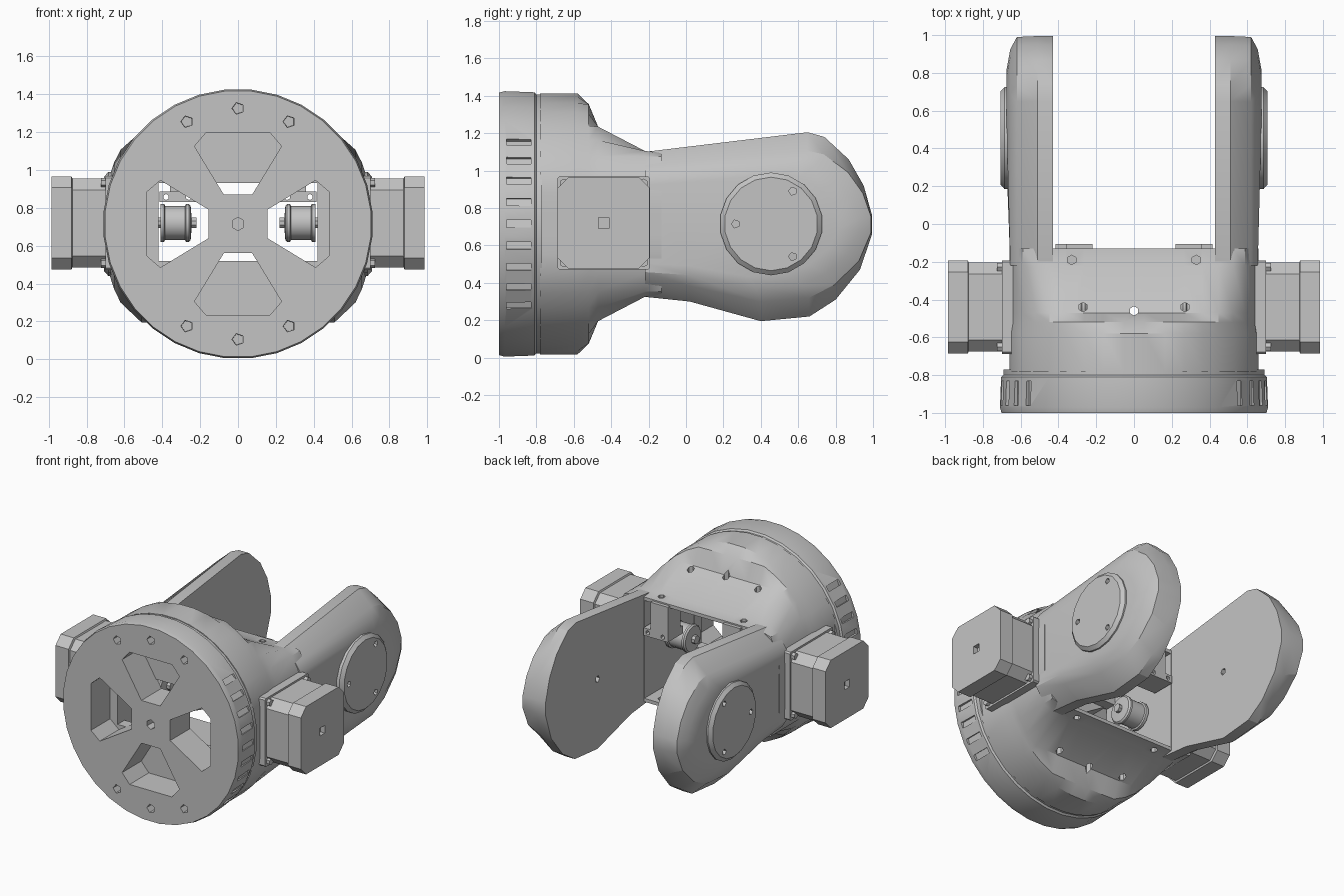
import bpy, bmesh
from math import sin, cos, pi, radians

old = bpy.data.objects.get("Cube")
if old:
    bpy.data.objects.remove(old, do_unlink=True)

CZ = 0.715          # height of the main axis
MY = -0.44          # motor axis position along y

grey = bpy.data.materials.new("plain grey")
grey.use_nodes = True
COLOR = (0.55, 0.55, 0.55, 1)
grey.diffuse_color = COLOR
grey.node_tree.nodes["Principled BSDF"].inputs["Base Color"].default_value = COLOR


def add_loft(bm, rings):
    """Skin a list of equal-length point rings and cap both ends."""
    vs = [[bm.verts.new(p) for p in r] for r in rings]
    n = len(rings[0])
    for a, b in zip(vs, vs[1:]):
        for i in range(n):
            j = (i + 1) % n
            bm.faces.new((a[i], a[j], b[j], b[i]))
    bm.faces.new(vs[0])
    bm.faces.new(vs[-1])


def finish(name, solids):
    bm = bmesh.new()
    for rings in solids:
        add_loft(bm, rings)
    bmesh.ops.recalc_face_normals(bm, faces=bm.faces)
    me = bpy.data.meshes.new(name)
    bm.to_mesh(me)
    bm.free()
    me.materials.append(grey)
    ob = bpy.data.objects.new(name, me)
    bpy.context.collection.objects.link(ob)
    return ob


def select(ob):
    bpy.ops.object.select_all(action='DESELECT')
    ob.select_set(True)
    bpy.context.view_layer.objects.active = ob


def cut(ob, solids):
    cutter = finish("cutter", solids)
    cutter.hide_render = True
    mod = ob.modifiers.new("cut", 'BOOLEAN')
    mod.operation = 'DIFFERENCE'
    mod.solver = 'EXACT'
    mod.object = cutter
    select(ob)
    bpy.ops.object.modifier_apply(modifier="cut")
    bpy.data.objects.remove(cutter, do_unlink=True)


def smooth(ob, angle=28):
    select(ob)
    bpy.ops.object.shade_smooth_by_angle(angle=radians(angle))


def box(x0, x1, y0, y1, z0, z1):
    return [[(x, y0, z0), (x, y1, z0), (x, y1, z1), (x, y0, z1)] for x in (x0, x1)]


def turned(axis, c, stations, n=16):
    """Rings of (position, radius) around an axis through the 2D centre c."""
    rings = []
    for t, r in stations:
        ring = []
        for i in range(n):
            a = 2 * pi * (i + 0.5) / n
            u, v = c[0] + r * cos(a), c[1] + r * sin(a)
            ring.append({'x': (t, u, v), 'y': (u, t, v), 'z': (u, v, t)}[axis])
        rings.append(ring)
    return rings


# Front disc with four spoke windows, screw holes and rim notches
disc = finish("front_disc", [turned('y', (0, CZ), [
    (-1, 0.705), (-0.97, 0.713), (-0.81, 0.707), (-0.80, 0.695), (-0.77, 0.695)], 32)])
window = [(0.155, -0.075), (0.41, -0.23), (0.48, -0.17),
          (0.48, 0.17), (0.41, 0.23), (0.155, 0.075)]
windows = []
for k in range(4):
    c, s = cos(k * pi / 2), sin(k * pi / 2)
    windows.append([[(u * c - v * s, y, CZ + u * s + v * c) for u, v in window]
                    for y in (-1.1, -0.7)])
cut(disc, windows)
holes = [turned('y', (0, CZ), [(-1.1, 0.035), (-0.93, 0.035)], 6)]
for side in (1, -1):
    for x, h in ((0, 0.61), (0.27, 0.54), (-0.27, 0.54)):
        holes.append(turned('y', (x, CZ + side * h), [(-1.1, 0.035), (-0.93, 0.03)], 5))
cut(disc, holes)
notches = []
for side in (0, pi):
    for k in range(-4, 5):
        a = side + k * radians(9.5)
        c, s = cos(a), sin(a)
        notches.append([[(r * c - t * s, y, CZ + r * s + t * c)
                         for r, t in ((0.69, 0.02), (0.75, 0.02), (0.75, -0.02), (0.70, -0.02))]
                        for y in (-0.96, -0.83)])
cut(disc, notches)
smooth(disc)

# Hollow housing: a round body flattened at the sides and sloped top and bottom
clamp = lambda v, m: max(-m, min(m, v))
rings = []
for y, h in ((-0.78, 0.70), (-0.58, 0.70), (-0.52, 0.64), (-0.47, 0.52),
             (-0.22, 0.39), (-0.13, 0.38)):
    r = 0.70 if y < -0.55 else 0.69
    rings.append([(clamp(r * cos(a), 0.66), y, CZ + clamp(r * sin(a), h))
                  for a in (2 * pi * (i + 0.5) / 40 for i in range(40))])
housing = finish("housing", [rings])
cut(housing, [box(-0.425, 0.425, -0.70, 0.1, CZ - 0.355, CZ + 0.355)])
cut(housing, [box(-0.42, 0.42, -0.9, -0.6, 0.52, 0.93)])
cut(housing, [turned('z', p, [(-0.1, 0.025), (1.6, 0.025)], 6)
              for p in ((0, -0.46), (0.27, -0.44), (-0.27, -0.44), (0.33, -0.19), (-0.33, -0.19))])
smooth(housing)

# Side view outline of a fork arm
outline = [(-0.22, 1.10), (0.65, 1.205), (0.74, 1.18), (0.87, 1.06), (0.95, 0.92),
           (0.995, 0.76), (0.995, 0.66), (0.93, 0.47), (0.80, 0.31), (0.66, 0.22),
           (0.40, 0.195), (0.02, 0.30), (-0.22, 0.325)]

for sx, side in ((1, "left"), (-1, "right")):
    # Fork arm with a rounded outer face
    layers = []
    for x, zs, ys in ((0.43, 1, 1), (0.51, 1, 1), (0.62, 0.80, 0.995), (0.655, 0.66, 0.93),
                      (0.675, 0.54, 0.82)):
        layers.append([(sx * min(x, 0.655 + 0.03 * (y > 0.1)), y * ys if y > 0 else y,
                        CZ + (z - CZ) * zs) for y, z in outline])
    arm = finish(side + "_fork_arm", [layers])
    cut(arm, [turned('x', (0.40, 0.70), [(sx * 0.40, 0.025), (sx * 0.48, 0.025)], 5)])
    smooth(arm, 24)

    # Round joint cover with three screw holes
    cover = finish(side + "_joint_cover", [turned('x', (0.455, CZ), [
        (sx * 0.58, 0.275), (sx * 0.685, 0.275), (sx * 0.707, 0.25)], 18)])
    cut(cover, [turned('x', p, [(sx * 0.8, 0.022), (sx * 0.67, 0.022)], 5)
                for p in ((0.265, CZ), (0.57, 0.89), (0.57, 0.54))])
    smooth(cover)

    # Motor: flange, chamfered body, end cap
    def octagon(x, h, c):
        k = h - c
        return [(sx * x, MY + u, 0.72 + v) for u, v in (
            (h, k), (k, h), (-k, h), (-h, k), (-h, -k), (-k, -h), (k, -h), (h, -k))]
    motor = finish(side + "_motor", [
        [octagon(0.60, 0.235, 0.06), octagon(0.875, 0.235, 0.06),
         octagon(0.88, 0.246, 0.06), octagon(0.985, 0.246, 0.06)]])
    cut(motor, [turned('x', (MY, 0.72), [(sx * 1.1, 0.04), (sx * 0.95, 0.04)], 4)])
    finish(side + "_motor_flange", [[octagon(0.62, 0.248, 0.01), octagon(0.70, 0.248, 0.01)]])
    finish(side + "_flange_screws", [
        turned('x', (MY + u, 0.72 + v), [(sx * 0.69, 0.025), (sx * 0.725, 0.025)], 6)
        for u in (-0.212, 0.212) for v in (-0.212, 0.212)])

    # Cable drum on the motor shaft
    drum = finish(side + "_drum", [turned('x', (MY, 0.72), [
        (sx * 0.245, 0.03), (sx * 0.25, 0.09), (sx * 0.26, 0.10), (sx * 0.275, 0.10),
        (sx * 0.28, 0.09), (sx * 0.385, 0.09), (sx * 0.39, 0.10), (sx * 0.41, 0.10)], 14)])
    smooth(drum)
    finish(side + "_motor_shaft", [turned('x', (MY, 0.72), [(sx * 0.22, 0.03), (sx * 0.62, 0.03)], 8)])

    # Cable guide hanging under the rear edge
    guide = finish(side + "_cable_guide", [
        box(sx * 0.22, sx * 0.415, -0.28, -0.105, 0.83, 0.885),
        box(sx * 0.22, sx * 0.36, -0.25, -0.105, 0.88, 1.085)])
    cut(guide, [turned('y', (sx * x, 0.857), [(-0.4, 0.016), (0, 0.016)], 6)
                for x in (0.26, 0.38)])
